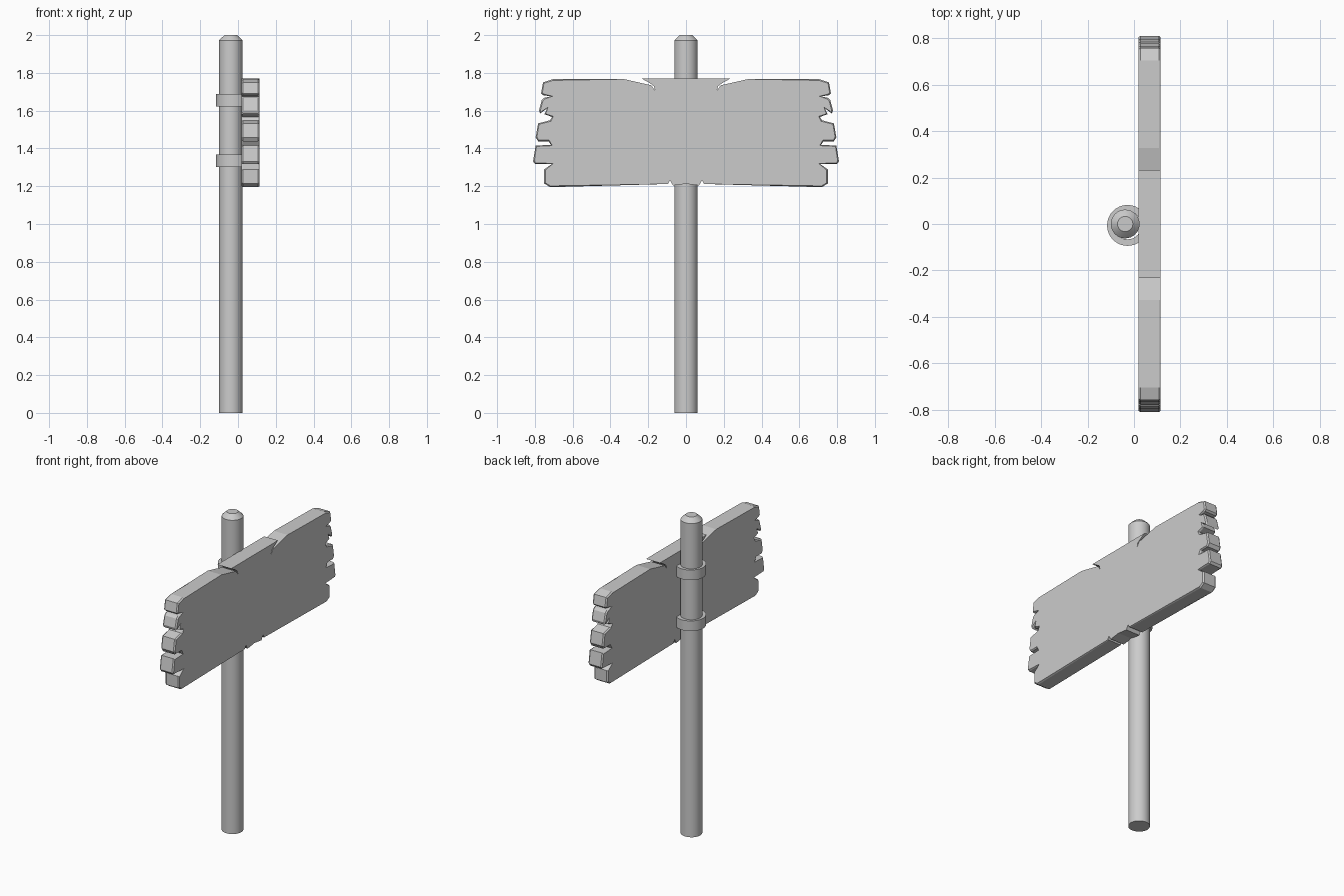
import bpy, bmesh, math
from mathutils import Vector

if "Cube" in bpy.data.objects:
    bpy.data.objects.remove(bpy.data.objects["Cube"])


def make_object(name, bm):
    bmesh.ops.recalc_face_normals(bm, faces=bm.faces)
    mesh = bpy.data.meshes.new(name)
    bm.to_mesh(mesh)
    bm.free()
    ob = bpy.data.objects.new(name, mesh)
    bpy.context.collection.objects.link(ob)
    return ob


def lathe(name, profile, x, y, sides=32, closed=False):
    """Stack rings of (radius, z); cap the ends or join them into a tube."""
    bm = bmesh.new()
    rings = [[bm.verts.new((x + r * math.cos(2 * math.pi * i / sides),
                            y + r * math.sin(2 * math.pi * i / sides), z))
              for i in range(sides)] for r, z in profile]
    pairs = list(zip(rings, rings[1:]))
    if closed:
        pairs.append((rings[-1], rings[0]))
    else:
        bm.faces.new(rings[0])
        bm.faces.new(rings[-1])
    for a, b in pairs:
        for i in range(sides):
            j = (i + 1) % sides
            bm.faces.new((a[i], a[j], b[j], b[i]))
    ob = make_object(name, bm)
    bpy.ops.object.select_all(action='DESELECT')
    bpy.context.view_layer.objects.active = ob
    ob.select_set(True)
    bpy.ops.object.shade_smooth_by_angle(angle=math.radians(30))
    return ob


# Round post with a chamfered top
lathe("post", [(0.062, 0), (0.062, 1.972), (0.055, 1.98), (0.033, 2.0)], -0.038, 0)

# Two bands holding the board to the post
for label, z in (("upper", 1.623), ("lower", 1.303)):
    lathe(label + "_band", [(0.06, z), (0.088, z), (0.088, z + 0.064), (0.06, z + 0.064)],
          -0.028, -0.006, closed=True)

# Half outline of the weathered board (y, z), from top crack round to bottom centre
half = [(0.233, 1.769), (0.19, 1.745), (0.17, 1.73), (0.164, 1.706), (0.183, 1.734),
        (0.328, 1.767), (0.704, 1.767), (0.757, 1.75), (0.767, 1.692), (0.757, 1.682),
        (0.714, 1.676), (0.751, 1.668), (0.764, 1.655), (0.778, 1.602), (0.772, 1.585),
        (0.735, 1.613), (0.749, 1.581), (0.709, 1.567), (0.72, 1.549), (0.783, 1.533),
        (0.796, 1.459), (0.783, 1.438), (0.728, 1.438), (0.714, 1.418), (0.796, 1.416),
        (0.81, 1.332), (0.8, 1.318), (0.709, 1.318), (0.751, 1.289), (0.751, 1.215),
        (0.72, 1.195), (0.095, 1.212), (0.085, 1.232), (0.069, 1.204), (0, 1.213)]
outline = [Vector(p) for p in half]
outline += [Vector((-y, z)) for y, z in reversed(half[:-1])]


def inset(points, d):
    """Shrink the ragged ends slightly to give them a chamfer."""
    result = []
    n = len(points)
    for i, p in enumerate(points):
        a = (p - points[i - 1]).normalized()
        b = (points[(i + 1) % n] - p).normalized()
        inward = Vector((a.y + b.y, -a.x - b.x))
        inward = inward.normalized() * -1 if inward.length > 1e-6 else Vector((0, 0))
        # Outline runs clockwise, so the inner side is on the right
        result.append(p - inward * d if abs(p.x) > 0.6 else p.copy())
    return result


# Board: two chamfered faces joined by a thick rim
bm = bmesh.new()
inner = inset(outline, 0.007)
layers = [(0.019, inner), (0.027, outline), (0.107, outline), (0.115, inner)]
rings = [[bm.verts.new((x, p.x, p.y)) for p in pts] for x, pts in layers]
n = len(outline)
for a, b in zip(rings, rings[1:]):
    for i in range(n):
        j = (i + 1) % n
        bm.faces.new((a[i], a[j], b[j], b[i]))
bm.faces.new(rings[0])
bm.faces.new(rings[-1])
make_object("sign_board", bm)
